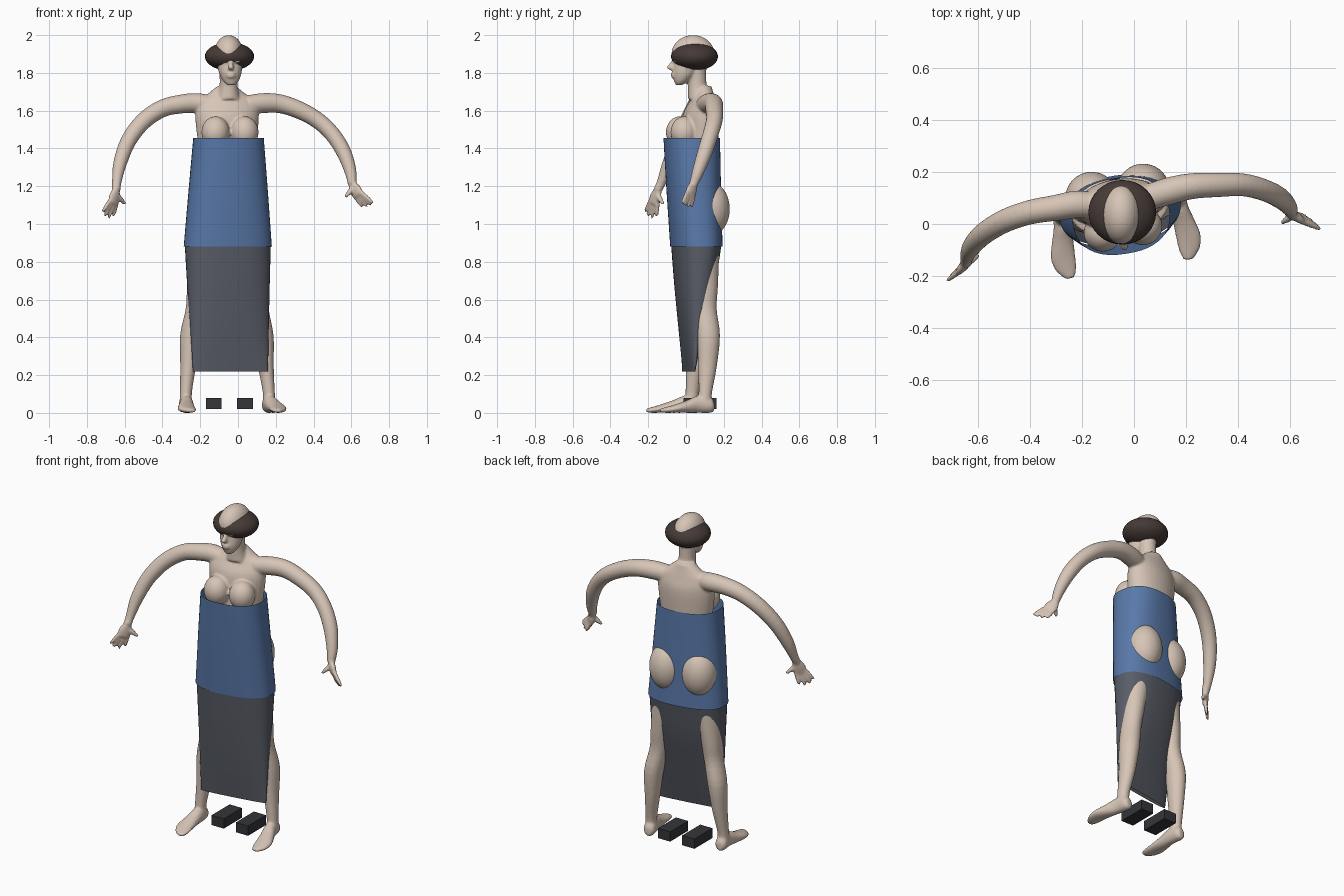
import bpy, bmesh, math
from mathutils import Vector, Matrix

cube = bpy.data.objects.get("Cube")
if cube:
    bpy.data.objects.remove(cube, do_unlink=True)


def material(name, rgb):
    m = bpy.data.materials.new(name)
    m.use_nodes = True
    m.diffuse_color = (*rgb, 1)
    bsdf = m.node_tree.nodes["Principled BSDF"]
    bsdf.inputs["Base Color"].default_value = (*rgb, 1)
    bsdf.inputs["Roughness"].default_value = 0.8
    return m


skin = material("skin", (0.68, 0.56, 0.47))
blue = material("blue cloth", (0.10, 0.19, 0.40))
grey = material("grey cloth", (0.10, 0.11, 0.135))
brown = material("dark brown hair", (0.06, 0.043, 0.038))
black = material("black shoe", (0.035, 0.036, 0.043))

WORLD = Matrix.Identity(4)
# The figure stands turned a little to one side
TURN = Matrix.Translation((-0.055, 0.06, 0)) @ Matrix.Rotation(math.radians(9), 4, 'Z')


def spline(rows, steps):
    """Smooth interpolation of rows of numbers."""
    rows = [Vector(r) for r in rows]
    out = []
    for i in range(len(rows) - 1):
        p0, p1 = rows[max(i - 1, 0)], rows[i]
        p2, p3 = rows[i + 1], rows[min(i + 2, len(rows) - 1)]
        for s in range(steps):
            t = s / steps
            out.append(p1 + (p2 - p0) * (t / 2)
                       + (p0 * 2 - p1 * 5 + p2 * 4 - p3) * (t * t / 2)
                       + (p1 * 3 - p0 - p2 * 3 + p3) * (t ** 3 / 2))
    return out + [rows[-1]]


def loft(bm, rows, ref=(1, 0, 0), axis=None, frame=WORLD, power=2.0,
         sides=20, steps=4, caps=True):
    """Rows are x, y, z, radius along ref, radius across it."""
    pts = spline(rows, steps)
    rings = []
    for i, p in enumerate(pts):
        tangent = Vector(axis) if axis else (
            pts[min(i + 1, len(pts) - 1)][:3] and
            Vector(pts[min(i + 1, len(pts) - 1)][:3]) - Vector(pts[max(i - 1, 0)][:3]))
        tangent.normalize()
        a = Vector(ref)
        a = (a - tangent * a.dot(tangent)).normalized()
        b = tangent.cross(a)
        ring = []
        for k in range(sides):
            ang = math.tau * k / sides
            c, s = math.cos(ang), math.sin(ang)
            u = math.copysign(abs(c) ** (2 / power), c) * p[3]
            v = math.copysign(abs(s) ** (2 / power), s) * p[4]
            ring.append(bm.verts.new(frame @ (Vector(p[:3]) + a * u + b * v)))
        rings.append(ring)
    for r, q in zip(rings, rings[1:]):
        for k in range(sides):
            n = (k + 1) % sides
            bm.faces.new((r[k], r[n], q[n], q[k]))
    if caps:
        bm.faces.new(rings[0][::-1])
        bm.faces.new(rings[-1])


def ball(bm, centre, radii, frame=WORLD):
    m = frame @ Matrix.Translation(centre) @ Matrix.Diagonal((*radii, 1))
    bmesh.ops.create_uvsphere(bm, u_segments=32, v_segments=20, radius=1, matrix=m)


def finish(bm, name, mat, smooth=True):
    bmesh.ops.recalc_face_normals(bm, faces=bm.faces[:])
    me = bpy.data.meshes.new(name)
    for f in bm.faces:
        f.smooth = smooth
    bm.to_mesh(me)
    bm.free()
    me.materials.append(mat)
    ob = bpy.data.objects.new(name, me)
    bpy.context.scene.collection.objects.link(ob)
    return ob


body = bmesh.new()

# Torso with sloping shoulders
loft(body, [(0, .01, 1.05, .15, .09), (0, .01, 1.3, .14, .09), (0, .015, 1.46, .16, .095),
            (0, .02, 1.58, .17, .092), (0, .03, 1.65, .155, .066), (0, .035, 1.69, .1, .05),
            (0, .03, 1.73, .05, .045)], axis=(0, 0, 1), frame=TURN, sides=32)

# Neck, face, skull and small features
loft(body, [(-.053, .07, 1.66, .065, .06), (-.05, .06, 1.73, .048, .05),
            (-.05, .055, 1.82, .05, .052)], axis=(0, 0, 1))
loft(body, [(-.037, -.038, 1.735, .02, .016), (-.038, -.025, 1.755, .04, .038),
            (-.04, -.01, 1.79, .057, .06), (-.043, 0, 1.83, .066, .066),
            (-.046, .01, 1.87, .072, .07), (-.048, .02, 1.9, .07, .068)], axis=(0, 0, 1))
ball(body, (-.049, .037, 1.9), (.078, .114, .1))
loft(body, [(-.04, -.06, 1.872, .008, .01), (-.038, -.073, 1.85, .01, .014),
            (-.037, -.083, 1.828, .016, .02), (-.037, -.07, 1.815, .012, .012)],
     axis=(0, 0, 1), sides=12)
for z in (1.795, 1.781):
    ball(body, (-.038, -.066, z), (.024, .014, .008))
for x in (-.066, -.01):
    ball(body, (x, -.055, 1.862), (.026, .014, .008))

for side in (-1, 1):
    # Breasts and buttocks
    ball(body, (side * .078, -.082, 1.485), (.074, .073, .085), TURN)
    ball(body, (side * .1, .055, 1.08), (.102, .102, .142), TURN)
    # Leg
    loft(body, [(side * .1, .01, 1.02, .09, .09), (side * .13, .01, .82, .078, .085),
                (side * .155, .015, .66, .06, .07), (side * .168, .015, .55, .054, .062),
                (side * .196, .028, .41, .054, .062), (side * .208, .022, .25, .042, .05),
                (side * .222, .008, .11, .032, .036), (side * .223, .005, .05, .034, .036)],
         axis=(0, 0, 1), frame=TURN)
    # Foot
    loft(body, [(side * .222, .055, .032, .018, .022), (side * .222, .035, .042, .034, .042),
                (side * .225, -.03, .046, .036, .046), (side * .236, -.09, .034, .042, .034),
                (side * .244, -.15, .024, .048, .023), (side * .24, -.2, .016, .04, .016),
                (side * .23, -.236, .012, .018, .01)], axis=(0, 1, 0), frame=TURN)


# Arms with hands
def arm(path, palm_end, tips, thumb):
    loft(body, [(x, y, z, r, r) for x, y, z, r in path], ref=(0, 1, 0.3))
    wrist, end = Vector(path[-1][:3]), Vector(palm_end)
    spread = Vector(tips[-1]) - Vector(tips[0])
    mid = wrist.lerp(end, 0.5)
    loft(body, [(*wrist, .023, .018), (*mid, .038, .018), (*end, .036, .014)],
         ref=spread, sides=16)
    across = spread.normalized()
    for i, tip in enumerate(tips):
        root = mid + (end - mid) * 0.6 + across * (i - 1.5) * .018
        tip = Vector(tip)
        loft(body, [(*root, .011, .011), (*root.lerp(tip, .6), .0105, .0105),
                    (*tip, .007, .007)], ref=spread, sides=10)
    root, tip = wrist.lerp(mid, .5), Vector(thumb)
    loft(body, [(*root, .015, .015), (*root.lerp(tip, .55), .014, .014),
                (*tip, .008, .008)], ref=(0, 1, .1), sides=10)


arm([(-.14, .07, 1.63, .05), (-.22, .075, 1.64, .053), (-.3, .062, 1.635, .05),
     (-.4, .045, 1.612, .047), (-.5, .01, 1.545, .045), (-.58, -.04, 1.44, .042),
     (-.625, -.09, 1.32, .036), (-.642, -.13, 1.22, .025), (-.645, -.15, 1.18, .023)],
    (-.662, -.172, 1.105),
    [(-.717, -.217, 1.065), (-.705, -.2, 1.043), (-.685, -.18, 1.03), (-.66, -.155, 1.04)],
    (-.597, -.12, 1.105))
arm([(.05, .1, 1.63, .05), (.13, .125, 1.64, .053), (.22, .145, 1.637, .05),
     (.32, .15, 1.605, .047), (.42, .15, 1.55, .044), (.5, .13, 1.475, .042),
     (.56, .1, 1.38, .04), (.595, .065, 1.28, .032), (.605, .04, 1.21, .023)],
    (.638, .02, 1.15),
    [(.716, -.02, 1.112), (.704, -.005, 1.1), (.684, .012, 1.09), (.658, .03, 1.09)],
    (.568, .005, 1.143))

# Blend all skin parts into one smooth surface
body_ob = finish(body, "body", skin)
remesh = body_ob.modifiers.new("blend", 'REMESH')
remesh.mode = 'VOXEL'
remesh.voxel_size = 0.007
remesh.use_smooth_shade = True
relax = body_ob.modifiers.new("relax", 'SMOOTH')
relax.factor = 0.5
relax.iterations = 4

# Hair band around the head
bm = bmesh.new()
ball(bm, (-.045, .045, 1.887), (.13, .124, .075))
finish(bm, "hair", brown)

# Strapless top, open at both ends
bm = bmesh.new()
loft(bm, [(0, -.03, 1.455, .186, .146), (0, -.02, 1.2, .208, .14), (0, -.005, .88, .234, .132)],
     axis=(0, 0, -1), frame=TURN, power=2.4, sides=48, caps=False)
finish(bm, "strapless_top", blue)

# Long skirt narrowing to a flat hem
bm = bmesh.new()
loft(bm, [(0, -.005, .9, .229, .128), (.002, -.015, .68, .22, .1),
          (.005, -.033, .44, .21, .056), (.008, -.047, .22, .201, .012)],
     axis=(0, 0, -1), frame=TURN, power=2.4, sides=48, caps=False)
finish(bm, "skirt", grey)

# Block shoes
for name, x in (("right_shoe", -.128), ("left_shoe", .037)):
    bm = bmesh.new()
    bmesh.ops.create_cube(bm, size=1, matrix=Matrix.Translation((x, .073, .05))
                          @ Matrix.Diagonal((.083, .175, .06, 1)))
    finish(bm, name, black, smooth=False)
